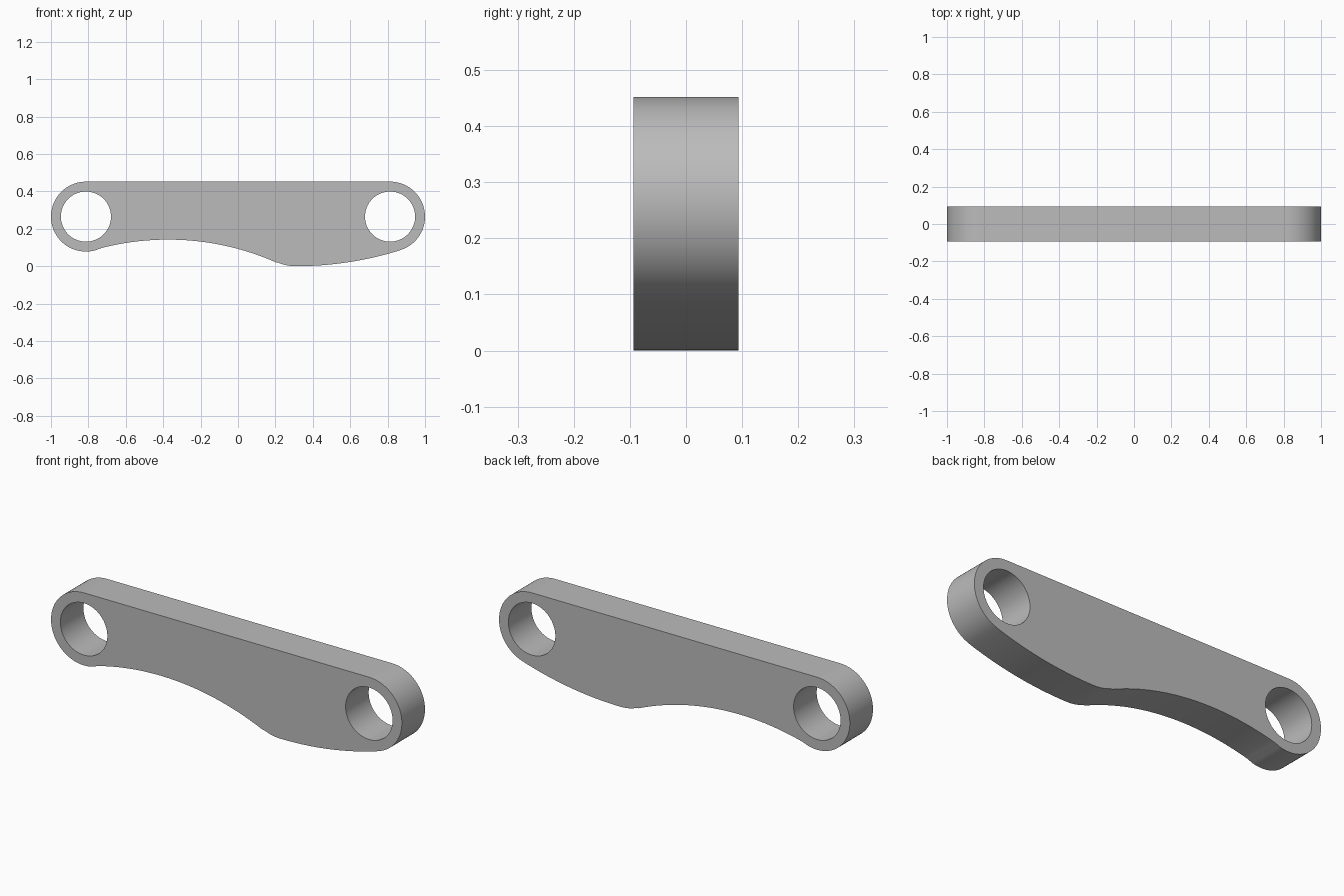
import bpy
import bmesh
from math import sin, cos, pi, asin, atan2, radians
from mathutils import Vector

cube = bpy.data.objects.get("Cube")
if cube:
    bpy.data.objects.remove(cube, do_unlink=True)

HALF_DEPTH = 0.094
BOSS_X, BOSS_Z, BOSS_R, HOLE_R = 0.813, 0.265, 0.187, 0.134


def arc(cx, cz, r, start, end, steps):
    """Points on an arc in the XZ plane, both ends included."""
    angles = [start + (end - start) * i / steps for i in range(steps + 1)]
    return [(cx + r * cos(a), cz + r * sin(a)) for a in angles]


def arc_between(cx, cz, r, x0, x1, side, steps):
    """Shallow arc from x0 to x1; side is 1 above the centre, -1 below."""
    a0, a1 = (side * (pi / 2 - asin((x - cx) / r)) for x in (x0, x1))
    return arc(cx, cz, r, a0, a1, steps)


def add_loop(bm, points):
    verts = [bm.verts.new((x, -HALF_DEPTH, z)) for x, z in points]
    return [bm.edges.new((v, verts[i - 1])) for i, v in enumerate(verts)]


# Outline, anticlockwise: left boss, arched underside, belly, right boss
outline = arc(-BOSS_X, BOSS_Z, BOSS_R, pi / 2, 1.5 * pi + 0.27, 40)
outline += arc_between(-0.374, -1.288, 1.43, -0.755, 0.205, 1, 40)[1:]
outline += arc_between(0.31, 0.25, 0.25, 0.212, 0.31, -1, 12)
outline += arc_between(0.31, 1.86, 1.86, 0.31, 0.86, -1, 24)[1:]
outline += arc(BOSS_X, BOSS_Z, BOSS_R, 1.5 * pi + 0.3, 2.5 * pi, 40)[1:]

# Plate with two pin holes, extruded through its depth
bm = bmesh.new()
edges = add_loop(bm, outline)
for side in (-1, 1):
    edges += add_loop(bm, arc(side * BOSS_X, BOSS_Z, HOLE_R, 0, 2 * pi, 64)[:-1])
fill = bmesh.ops.triangle_fill(bm, edges=edges, use_beauty=True, normal=Vector((0, -1, 0)))
faces = [f for f in fill["geom"] if isinstance(f, bmesh.types.BMFace)]
back = bmesh.ops.extrude_face_region(bm, geom=faces, use_keep_orig=True)
moved = [v for v in back["geom"] if isinstance(v, bmesh.types.BMVert)]
bmesh.ops.translate(bm, verts=moved, vec=(0, 2 * HALF_DEPTH, 0))
bmesh.ops.recalc_face_normals(bm, faces=bm.faces)

mesh = bpy.data.meshes.new("link_arm")
bm.to_mesh(mesh)
bm.free()
link_arm = bpy.data.objects.new("link_arm", mesh)
bpy.context.collection.objects.link(link_arm)

# Plain grey material
grey = bpy.data.materials.new("plain_grey")
grey.use_nodes = True
colour = (0.5, 0.5, 0.5, 1)
grey.diffuse_color = colour
grey.node_tree.nodes["Principled BSDF"].inputs["Base Color"].default_value = colour
mesh.materials.append(grey)

# Smooth curved sides, crisp rims
bpy.ops.object.select_all(action="DESELECT")
link_arm.select_set(True)
bpy.context.view_layer.objects.active = link_arm
bpy.ops.object.shade_smooth_by_angle(angle=radians(30))
